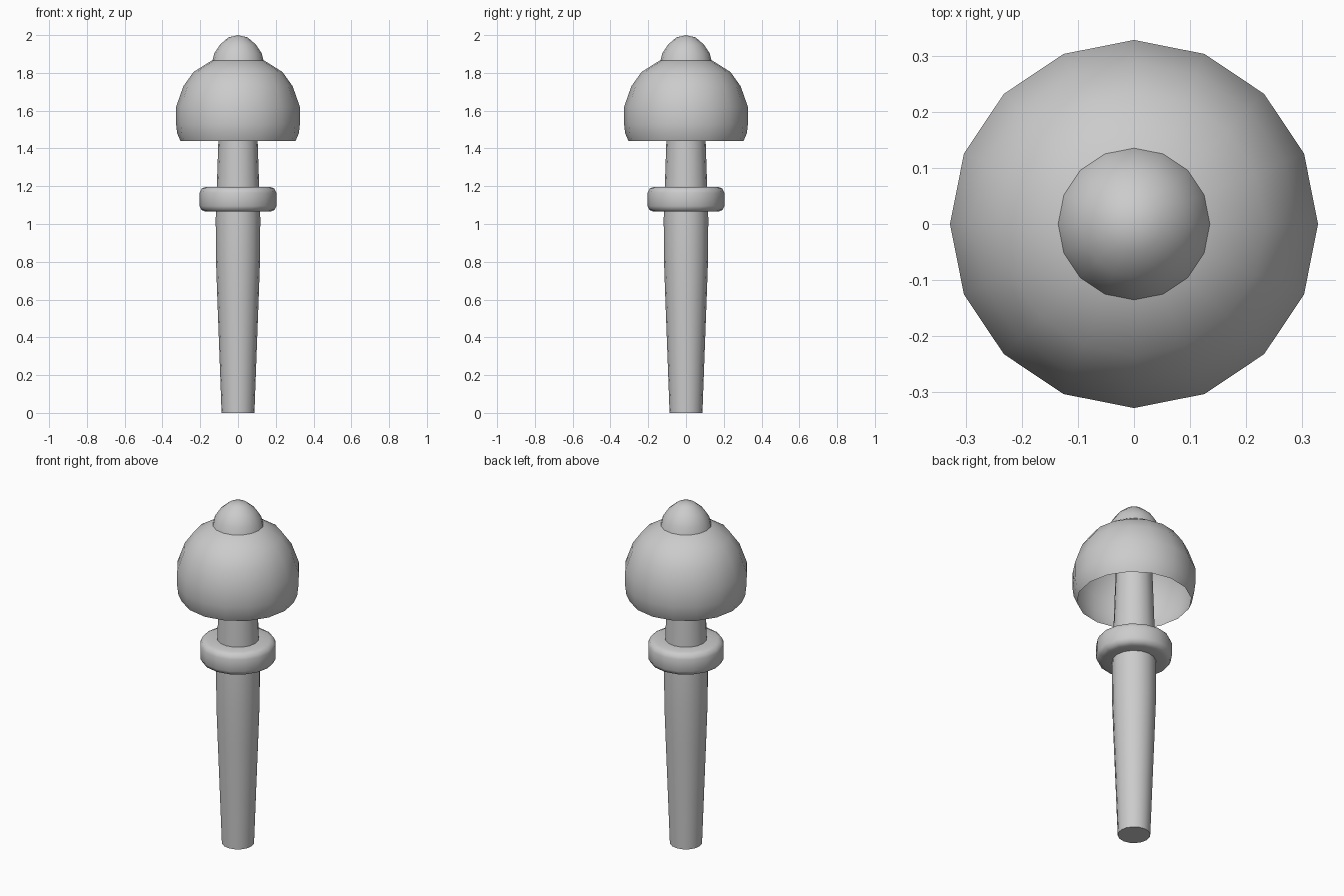
import bpy, bmesh, math

if "Cube" in bpy.data.objects:
    bpy.data.objects.remove(bpy.data.objects["Cube"])

def lathe(name, profile, sides=16):
    """Revolve (radius, z) points around z; zero radius closes to a point."""
    bm = bmesh.new()
    rings = []
    for r, z in profile:
        if r == 0:
            rings.append([bm.verts.new((0, 0, z))] * sides)
        else:
            rings.append([bm.verts.new((r * math.cos(2 * math.pi * i / sides),
                                        r * math.sin(2 * math.pi * i / sides), z))
                          for i in range(sides)])
    for a, b in zip(rings, rings[1:]):
        for i in range(sides):
            j = (i + 1) % sides
            bm.faces.new(list(dict.fromkeys((a[i], a[j], b[j], b[i]))))
    mesh = bpy.data.meshes.new(name)
    bm.to_mesh(mesh)
    bm.free()
    ob = bpy.data.objects.new(name, mesh)
    bpy.context.collection.objects.link(ob)
    bpy.ops.object.select_all(action='DESELECT')
    ob.select_set(True)
    bpy.context.view_layer.objects.active = ob
    bpy.ops.object.shade_smooth_by_angle(angle=math.radians(50))
    return ob

# tapered stem, running up inside the cap
lathe("stem", [(0, 0), (0.087, 0), (0.098, 0.3), (0.11, 0.62), (0.117, 0.82),
               (0.118, 1.03), (0.112, 1.2), (0.104, 1.44), (0.095, 1.7), (0, 1.7)])

# rounded collar around the stem
lathe("collar", [(0.1, 1.065), (0.17, 1.065), (0.193, 1.074), (0.203, 1.095),
                 (0.203, 1.165), (0.193, 1.187), (0.17, 1.197), (0.1, 1.197)])

# open, thin cap
lathe("cap", [(0.305, 1.44), (0.322, 1.48), (0.328, 1.53), (0.328, 1.62), (0.289, 1.73),
              (0.235, 1.805), (0.14, 1.865), (0, 1.885)])

# small knob on top
lathe("knob", [(0.138, 1.855), (0.125, 1.905), (0.095, 1.95), (0.05, 1.988), (0, 2.0)])
